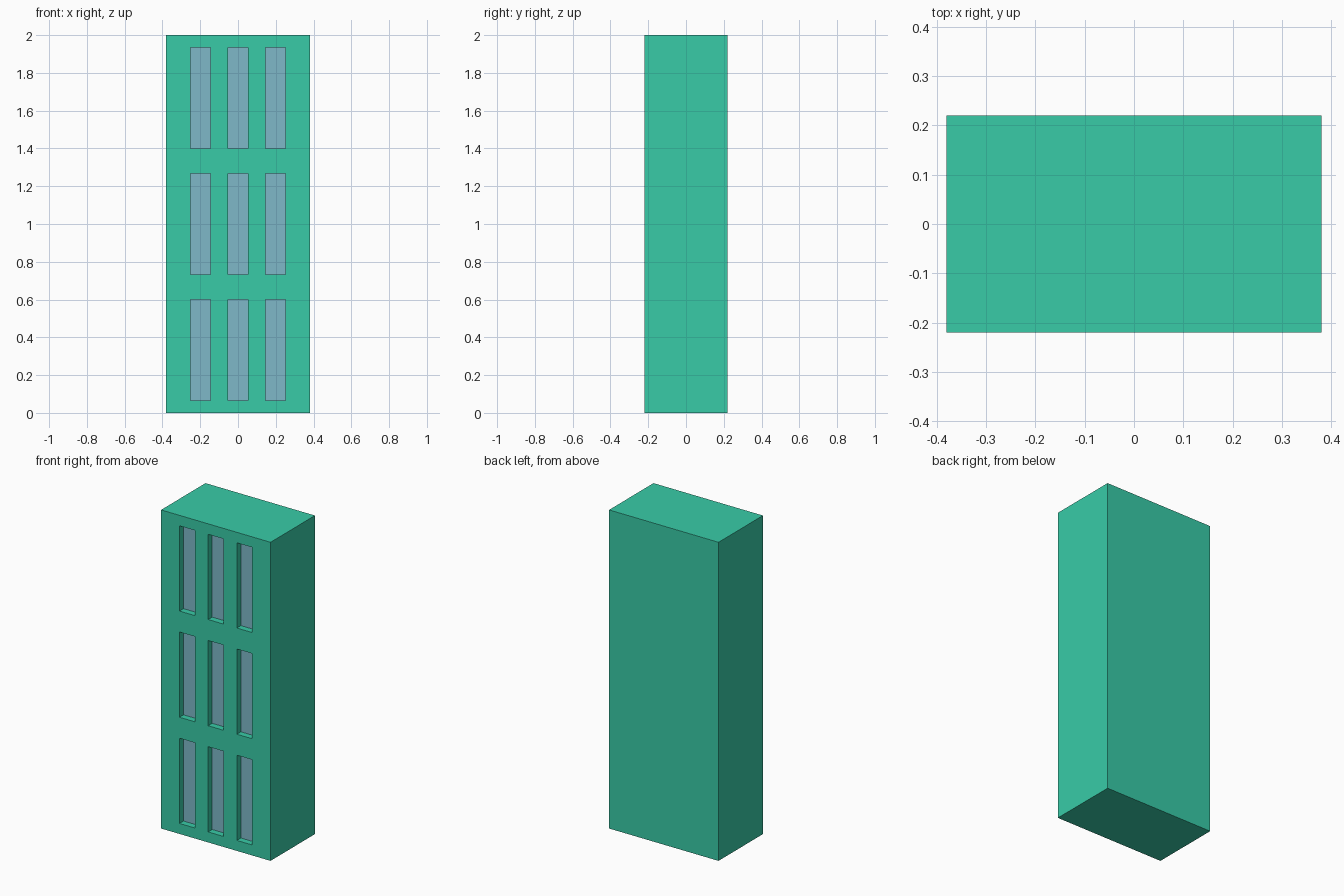
import bpy
import bmesh
from mathutils import Matrix, Vector

if "Cube" in bpy.data.objects:
    bpy.data.objects.remove(bpy.data.objects["Cube"])

W, D, H = 0.76, 0.44, 2.0
FRONT = -D / 2
WIN_W, WIN_H, RECESS, PANE = 0.106, 0.535, 0.04, 0.01
COLUMNS = (-0.199, 0.0, 0.199)
ROWS = (H / 6, H / 2, H * 5 / 6)


def material(name, color):
    m = bpy.data.materials.new(name)
    m.diffuse_color = (*color, 1)
    m.use_nodes = True
    m.node_tree.nodes["Principled BSDF"].inputs["Base Color"].default_value = m.diffuse_color
    return m


def boxes(name, size, centers, mat=None):
    bm = bmesh.new()
    for c in centers:
        bmesh.ops.create_cube(bm, size=1, matrix=Matrix.Translation(Vector(c)) @ Matrix.Diagonal((*size, 1)))
    me = bpy.data.meshes.new(name)
    bm.to_mesh(me)
    bm.free()
    ob = bpy.data.objects.new(name, me)
    bpy.context.collection.objects.link(ob)
    if mat:
        me.materials.append(mat)
    return ob


def window_centers(y):
    return [(x, y, z) for z in ROWS for x in COLUMNS]


green = material("green_wall", (0.04, 0.60, 0.39))
blue = material("window_glass", (0.21, 0.48, 0.58))

# Tower block
tower = boxes("tower_block", (W, D, H), [(0, 0, H / 2)], green)

# Window openings cut into the front
depth = RECESS + PANE
cutter = boxes("window_cutter", (WIN_W, depth * 2, WIN_H), window_centers(FRONT), green)
cutter.hide_render = True
cutter.hide_viewport = True
cutter.display_type = 'WIRE'
cut = tower.modifiers.new("window_openings", 'BOOLEAN')
cut.operation = 'DIFFERENCE'
cut.solver = 'EXACT'
cut.object = cutter

# Glass panes set back in the openings
boxes("window_panes", (WIN_W, PANE, WIN_H), window_centers(FRONT + RECESS + PANE / 2), blue)
